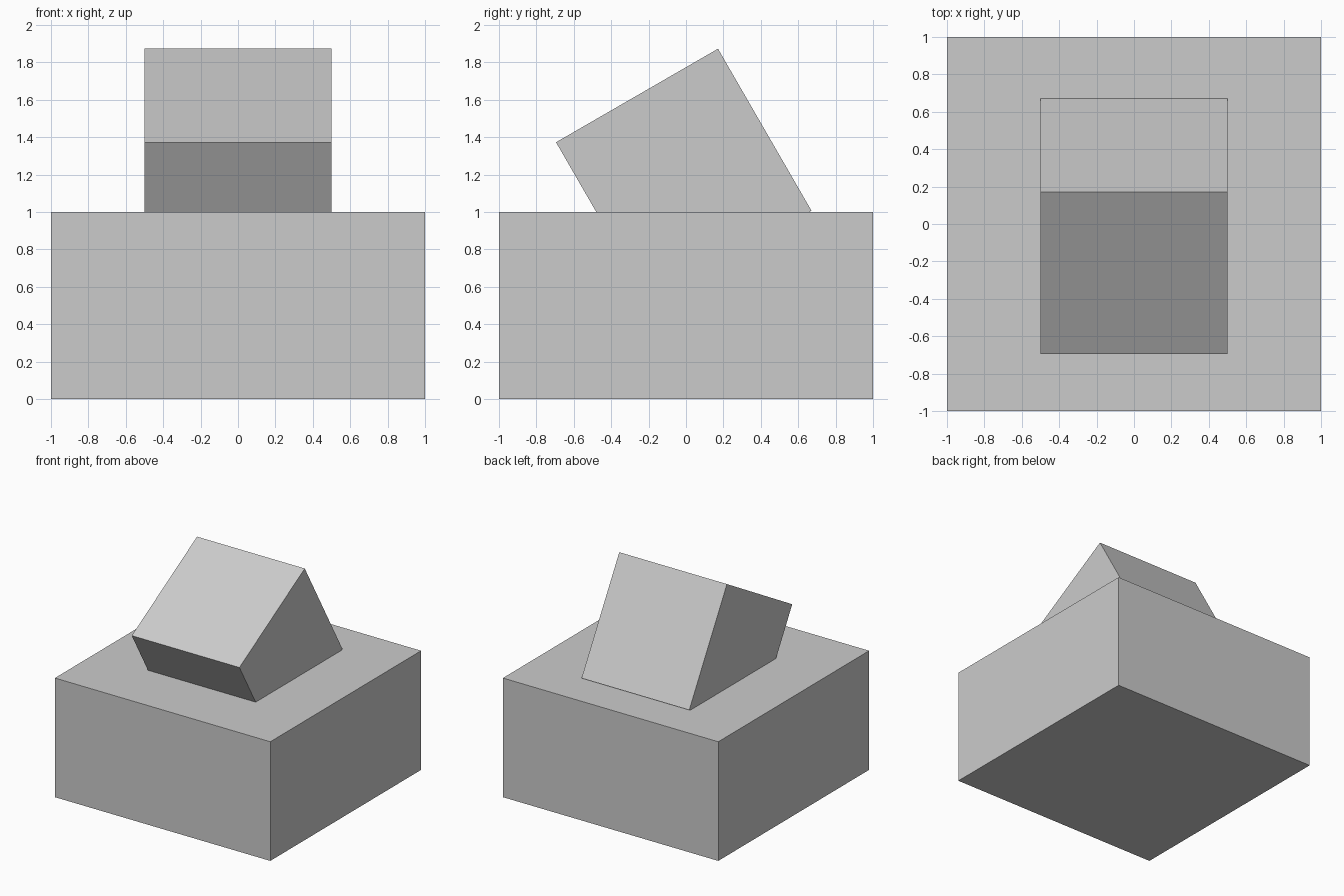
import bpy
from math import radians

if "Cube" in bpy.data.objects:
    bpy.data.objects.remove(bpy.data.objects["Cube"])


def box(name, size, location, tilt=0):
    bpy.ops.mesh.primitive_cube_add(size=1, location=location,
                                    rotation=(radians(tilt), 0, 0))
    obj = bpy.context.object
    obj.name = name
    obj.scale = size
    return obj


# Wide square base block
box("base_block", (2, 2, 1), (0, 0, 0.5))

# Unit cube tipped back 30 degrees and sunk into the base
box("tilted_cube", (1, 1, 1), (0, -0.012, 1.19), tilt=30)
